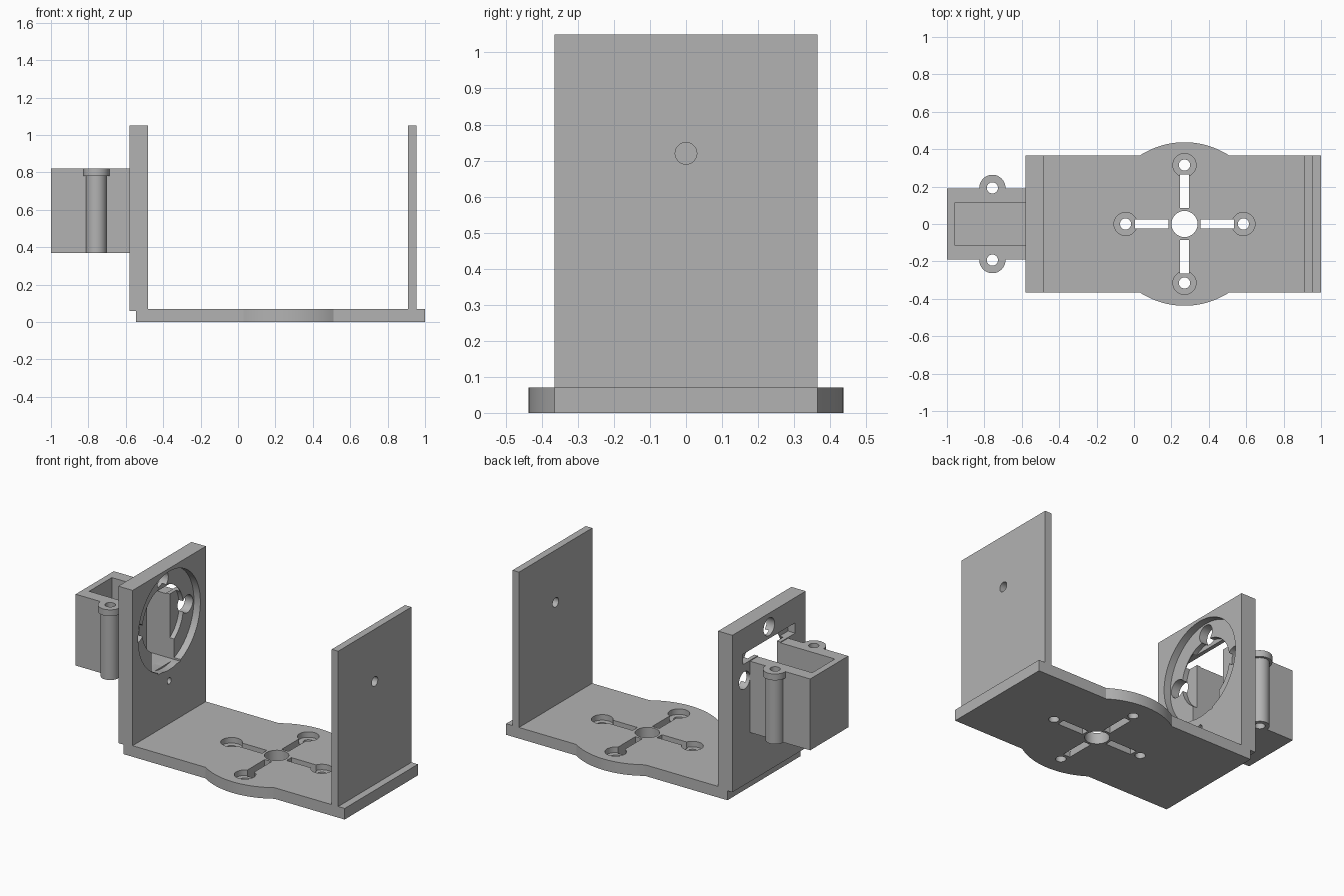
import bpy
from math import radians, cos, sin, pi

if "Cube" in bpy.data.objects:
    bpy.data.objects.remove(bpy.data.objects["Cube"], do_unlink=True)

grey = bpy.data.materials.new("plain grey")
grey.use_nodes = True
GREY = (0.45, 0.45, 0.45, 1)
grey.diffuse_color = GREY
grey.node_tree.nodes["Principled BSDF"].inputs["Base Color"].default_value = GREY


def block(name, x, y, z):
    """Box given by its (min, max) range on each axis."""
    mid = [(a + b) / 2 for a, b in (x, y, z)]
    bpy.ops.mesh.primitive_cube_add(size=1, location=mid)
    ob = bpy.context.object
    ob.name = name
    ob.scale = [b - a for a, b in (x, y, z)]
    bpy.ops.object.transform_apply(location=True, rotation=True, scale=True)
    return ob


def rod(name, r, axis, a, b, u, v, sides=48):
    """Cylinder from a to b along axis 'x' or 'z'; u, v are the other coordinates."""
    along_x = axis == "x"
    loc = ((a + b) / 2, u, v) if along_x else (u, v, (a + b) / 2)
    rot = (0, radians(90), 0) if along_x else (0, 0, 0)
    bpy.ops.mesh.primitive_cylinder_add(vertices=sides, radius=r, depth=b - a,
                                        location=loc, rotation=rot)
    ob = bpy.context.object
    ob.name = name
    bpy.ops.object.transform_apply(location=True, rotation=True, scale=True)
    return ob


def combine(target, tool, operation="DIFFERENCE"):
    """Apply a boolean to the target and delete the tool."""
    mod = target.modifiers.new("bool", "BOOLEAN")
    mod.operation = operation
    mod.solver = "EXACT"
    mod.object = tool
    bpy.context.view_layer.objects.active = target
    bpy.ops.object.modifier_apply(modifier=mod.name)
    bpy.data.objects.remove(tool, do_unlink=True)


def finish(ob):
    ob.data.materials.clear()
    ob.data.materials.append(grey)
    bpy.ops.object.select_all(action="DESELECT")
    ob.select_set(True)
    bpy.context.view_layer.objects.active = ob
    bpy.ops.object.shade_smooth_by_angle(angle=radians(30))


W = 0.365        # half width of the bracket
T = 0.07         # base thickness
TOP = 1.05       # wall top
HUB = 0.27       # x of the base hub
AXIS = 0.72      # height of the pivot axis

# Base plate with a rounded bulge around the hub
base = block("base_plate", (-0.545, 1.0), (-W, W), (0, T))
combine(base, rod("bulge", 0.437, "z", 0, T, HUB, 0, 128), "UNION")
combine(base, rod("hub_hole", 0.07, "z", -0.1, 0.2, HUB, 0))

# Cross of slots and counterbored screw holes
for i in range(4):
    c, s = round(cos(i * pi / 2)), round(sin(i * pi / 2))
    cx, cy = HUB + 0.175 * c, 0.175 * s
    hx, hy = (0.09, 0.024) if c else (0.024, 0.09)
    combine(base, block("slot", (cx - hx, cx + hx), (cy - hy, cy + hy), (-0.1, 0.2)))
    hole = (HUB + 0.315 * c, 0.315 * s)
    combine(base, rod("screw_hole", 0.03, "z", -0.1, 0.2, *hole))
    combine(base, rod("counterbore", 0.062, "z", 0.035, 0.2, *hole))
finish(base)

# Thin wall with the pivot hole
thin = block("pivot_wall", (0.91, 0.955), (-W, W), (T, TOP))
combine(thin, rod("pivot_hole", 0.03, "x", 0.8, 1.1, 0, AXIS))
finish(thin)

# Thick wall, stepped over the end of the base
wall = block("motor_wall", (-0.58, -0.48), (-W, W), (0.06, TOP))
combine(wall, block("step", (-0.545, -0.4), (-1, 1), (0, T)))
# Round recess, inner round pocket, body opening and rear ear slot
combine(wall, rod("recess", 0.31, "x", -0.525, -0.4, 0, AXIS, 96))
combine(wall, rod("pocket", 0.205, "x", -0.555, -0.4, 0, AXIS, 64))
combine(wall, block("body_opening", (-0.7, -0.4), (-0.113, 0.113), (0.42, 0.83)))
combine(wall, block("ear_slot", (-0.7, -0.53), (-0.26, 0.26), (0.825, 0.89)))
for i in range(4):
    a = i * pi / 2
    combine(wall, rod("horn_hole", 0.055, "x", -0.7, -0.4,
                      0.245 * cos(a), AXIS + 0.245 * sin(a), 32))
combine(wall, rod("small_hole", 0.02, "x", -0.7, -0.4, 0, 0.34, 24))
finish(wall)

# Open-topped motor box with a screw boss on each side
LOW, HIGH, BOSS = 0.37, 0.82, -0.757
box = block("motor_box", (-1.0, -0.58), (-0.19, 0.19), (LOW, HIGH))
for side in (-1, 1):
    y = side * 0.193
    combine(box, rod("boss", 0.055, "z", LOW, HIGH, BOSS, y), "UNION")
    combine(box, rod("boss_head", 0.07, "z", 0.78, HIGH, BOSS, y), "UNION")
combine(box, block("cavity", (-0.96, -0.5), (-0.113, 0.113), (0.42, 1)))
for side in (-1, 1):
    combine(box, rod("boss_hole", 0.03, "z", 0.2, 1, BOSS, side * 0.193, 32))
finish(box)
